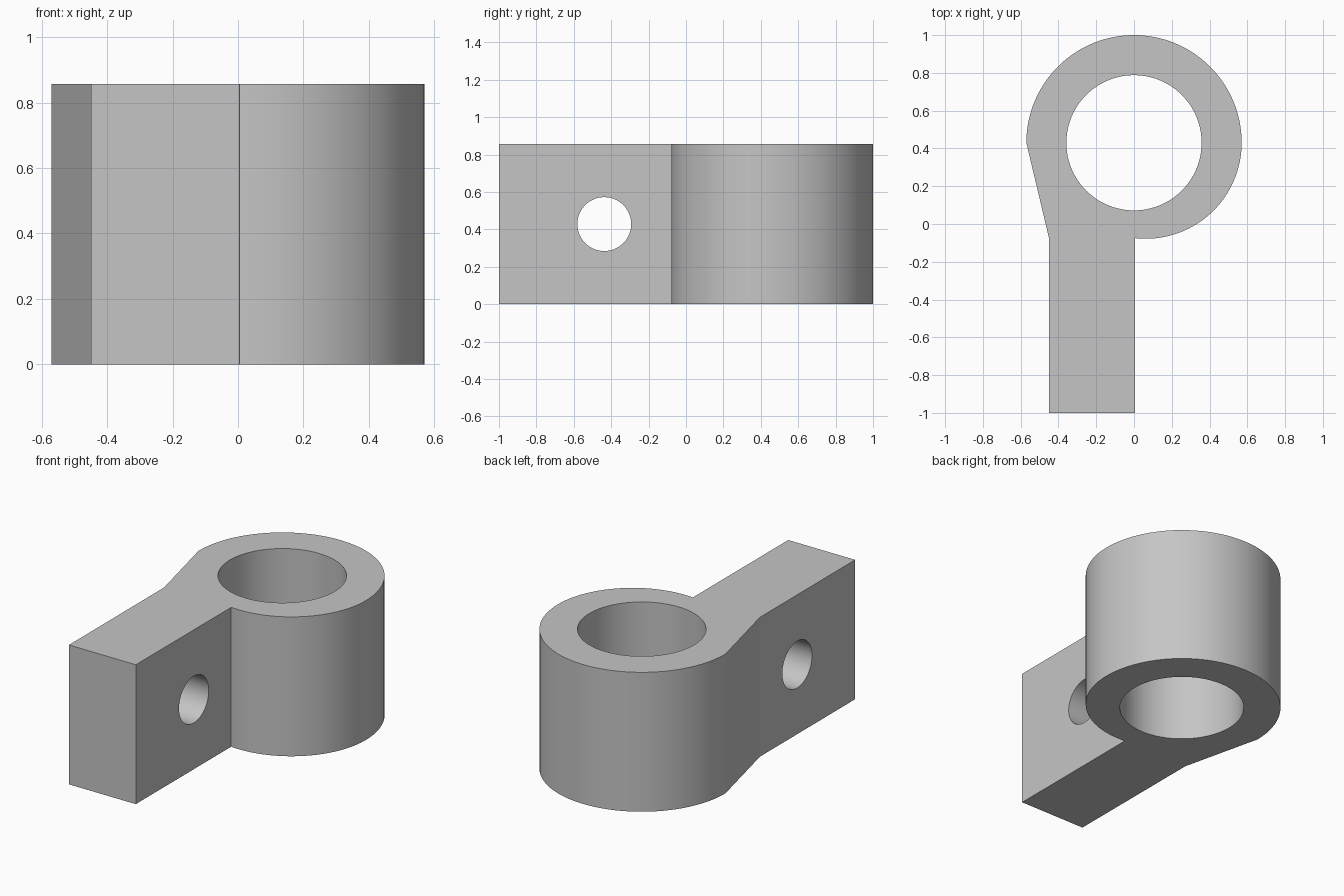
import bpy
import bmesh
from math import cos, sin, pi, radians

HEIGHT = 0.857
RING_Y = 0.43
RADIUS = 0.57
LOWER_RADIUS = 0.508

if "Cube" in bpy.data.objects:
    bpy.data.objects.remove(bpy.data.objects["Cube"], do_unlink=True)

# Single plain grey
grey = bpy.data.materials.new("plain_grey")
grey.use_nodes = True
colour = (0.56, 0.56, 0.56, 1)
grey.diffuse_color = colour
grey.node_tree.nodes["Principled BSDF"].inputs["Base Color"].default_value = colour


def arc(cx, cy, radius, start, end, steps):
    angles = [start + (end - start) * i / steps for i in range(steps + 1)]
    return [(cx + radius * cos(a), cy + radius * sin(a)) for a in angles]


# Outline: arm, tighter lower quarter, upper half ring, sloped shoulder
outline = [(-0.45, -1), (0.005, -1)]
quarter_x = RADIUS - LOWER_RADIUS
outline += arc(quarter_x, RING_Y, LOWER_RADIUS, -radians(96.3), 0, 32)
outline += arc(0, RING_Y, RADIUS, 0, pi, 64)[1:]
outline += [(-0.45, -0.075)]

# Extruded clamp body
bm = bmesh.new()
base = bm.faces.new([bm.verts.new((x, y, 0)) for x, y in outline])
top = bmesh.ops.extrude_face_region(bm, geom=[base])
bmesh.ops.translate(bm, vec=(0, 0, HEIGHT),
                    verts=[v for v in top["geom"] if isinstance(v, bmesh.types.BMVert)])
bmesh.ops.recalc_face_normals(bm, faces=bm.faces)
mesh = bpy.data.meshes.new("clamp_body")
bm.to_mesh(mesh)
bm.free()
body = bpy.data.objects.new("clamp_body", mesh)
bpy.context.collection.objects.link(body)
mesh.materials.append(grey)


def drill(name, radius, location, rotation, sides):
    """Cut a round through hole in the body."""
    bpy.ops.mesh.primitive_cylinder_add(vertices=sides, radius=radius, depth=3,
                                        location=location, rotation=rotation)
    cutter = bpy.context.object
    cutter.name = name
    cutter.hide_render = True
    cutter.data.materials.append(grey)
    cut = body.modifiers.new(name, "BOOLEAN")
    cut.operation = "DIFFERENCE"
    cut.solver = "EXACT"
    cut.object = cutter
    bpy.ops.object.select_all(action="DESELECT")
    body.select_set(True)
    bpy.context.view_layer.objects.active = body
    bpy.ops.object.modifier_apply(modifier=name)
    bpy.data.objects.remove(cutter, do_unlink=True)


# Main bore and cross hole
drill("main_bore", 0.358, (0, RING_Y, HEIGHT / 2), (0, 0, 0), 96)
drill("cross_hole", 0.144, (0, -0.437, HEIGHT / 2), (0, pi / 2, 0), 64)

bpy.ops.object.shade_smooth_by_angle(angle=radians(12))
